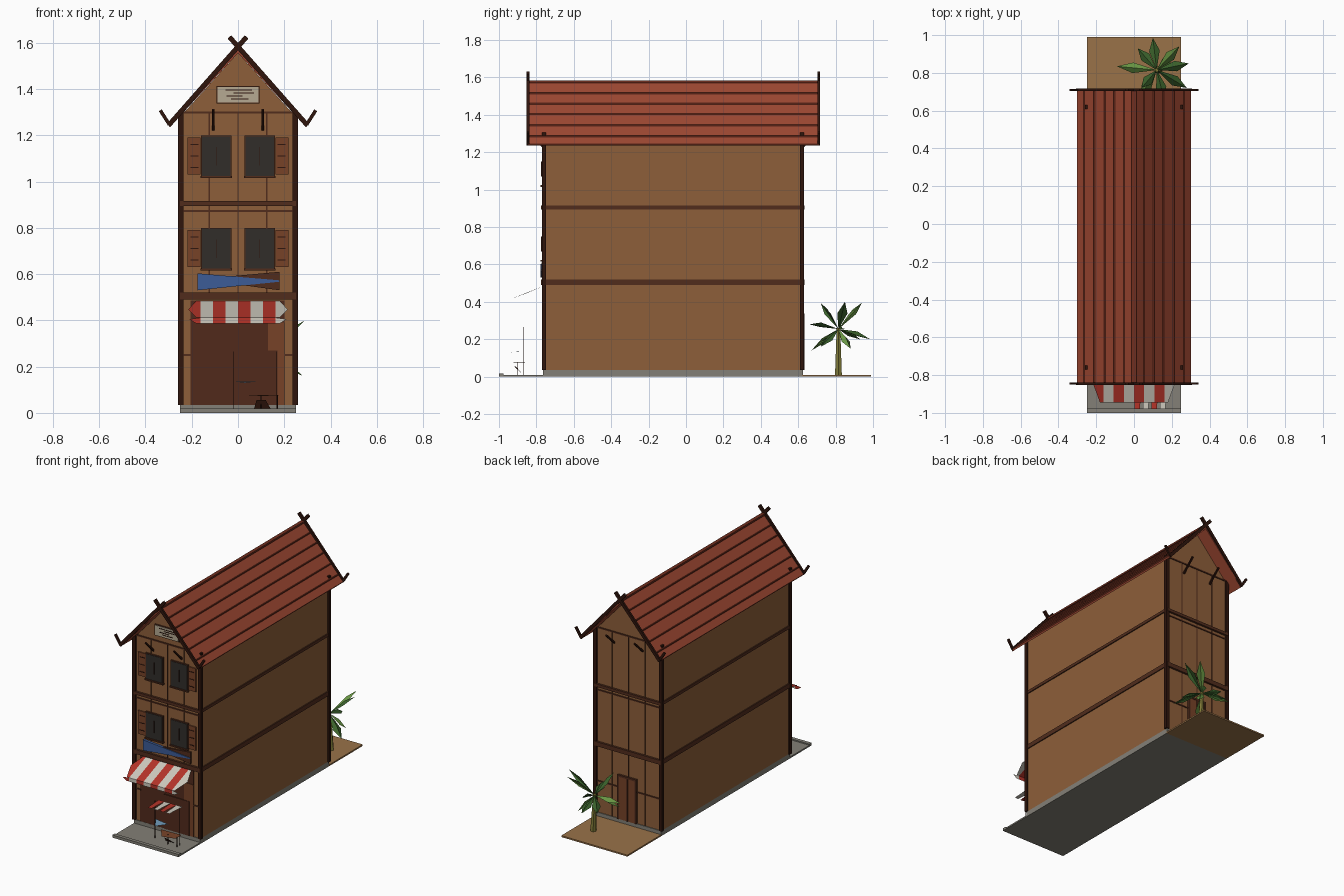
import bpy, bmesh, math
from mathutils import Vector, Matrix

if "Cube" in bpy.data.objects:
    bpy.data.objects.remove(bpy.data.objects["Cube"])

MATS = {}


def mat(name, r, g, b):
    m = bpy.data.materials.new(name)
    m.diffuse_color = [(c / 255) ** 2.2 for c in (r, g, b)] + [1]
    m.use_nodes = True
    m.node_tree.nodes["Principled BSDF"].inputs["Base Color"].default_value = m.diffuse_color
    MATS[name] = m


for spec in (("wall", 140, 95, 60), ("beam", 82, 48, 34), ("dark", 50, 27, 20), ("roof", 155, 72, 52),
             ("course", 112, 50, 36), ("grey", 130, 127, 118), ("earth", 152, 114, 74), ("shutter", 118, 68, 44),
             ("glass", 52, 49, 46), ("pale", 180, 168, 145), ("white", 205, 200, 188), ("red", 180, 55, 45),
             ("blue", 62, 92, 150), ("shop", 82, 46, 33), ("bark", 128, 122, 58), ("leaf", 62, 100, 48),
             ("leaf_light", 105, 150, 70), ("cloth", 110, 150, 180)):
    mat(*spec)


def mesh(name, verts, faces, m):
    me = bpy.data.meshes.new(name)
    me.from_pydata([tuple(v) for v in verts], [], faces)
    me.materials.append(MATS[m])
    ob = bpy.data.objects.new(name, me)
    bpy.context.collection.objects.link(ob)
    return ob


def prism(name, a, b, m):
    """Solid joining two matching outlines."""
    n = len(a)
    faces = [tuple(range(n)), tuple(range(2 * n - 1, n - 1, -1))]
    faces += [(i, i + n, (i + 1) % n + n, (i + 1) % n) for i in range(n)]
    ob = mesh(name, list(a) + list(b), faces, m)
    bm = bmesh.new()
    bm.from_mesh(ob.data)
    bmesh.ops.recalc_face_normals(bm, faces=bm.faces)
    bm.to_mesh(ob.data)
    bm.free()
    return ob


def box(name, x0, x1, y0, y1, z0, z1, m):
    return prism(name, *[[(x0, y0, z), (x1, y0, z), (x1, y1, z), (x0, y1, z)] for z in (z0, z1)], m)


def bar(name, p, q, w, t, m):
    """Square bar from p to q, t thick along y where possible."""
    p, q = Vector(p), Vector(q)
    d = (q - p).normalized()
    s = Vector((1, 0, 0)) if abs(d.y) > 0.3 else Vector((0, 1, 0))
    u = d.cross(s).normalized() * w / 2
    s = u.cross(d).normalized() * t / 2
    return prism(name, *[[c + u + s, c - u + s, c - u - s, c + u - s] for c in (p, q)], m)


# Ground, kerb, foundation
box("pavement", -.25, .25, -1, .62, 0, .01, "grey")
box("kerb", -.25, .25, -1, -.975, .01, .018, "grey")
box("back_yard", -.25, .25, .62, .99, 0, .01, "earth")
box("foundation", -.25, .25, -.765, .625, .01, .035, "grey")

# House body with gables
prof = [(-.25, .035), (.25, .035), (.25, 1.28), (0, 1.555), (-.25, 1.28)]
prism("house_walls", [(x, -.76, z) for x, z in prof], [(x, .62, z) for x, z in prof], "wall")

# Roof slopes, tile courses, side beams
for s in (-1, 1):
    sec = [(0, 1.555), (0, 1.573), (.302 * s, 1.245), (.295 * s, 1.235)]
    prism("roof_slope", [(x, -.845, z) for x, z in sec], [(x, .71, z) for x, z in sec], "roof")
    for z in (1.515, 1.46, 1.405, 1.345, 1.285):
        x = (1.573 - z) / 1.087 * s
        bar("roof_course", (x, -.84, z), (x, .705, z), .007, .007, "course")
    for z, h in ((.505, .03), (.905, .02)):
        box("side_beam", .25 * s, .257 * s, -.76, .62, z - h / 2, z + h / 2, "beam")
    for y in (-.76, .62):
        box("corner_post", .236 * s, .26 * s, y - .011, y + .011, .035, 1.305, "dark")
bar("ridge_cap", (0, -.845, 1.577), (0, .71, 1.577), .012, .024, "course")

# Timber framing and bargeboards on both gable ends
for y, e, d in ((-.76, -.845, -1), (.62, .71, 1)):
    def trim(name, x0, x1, z0, z1, t=.006, m="beam"):
        box(name, x0, x1, y, y + d * t, z0, z1, m)
    trim("floor_beam", -.25, .25, .49, .52, .014)
    trim("upper_beam", -.25, .25, .895, .915, .014)
    trim("thin_rail", -.24, .24, .868, .876)
    trim("gable_beam", -.24, .24, 1.294, 1.303)
    for x in (-.125, 0, .125):
        trim("stud", x - .003, x + .003, .52 if d < 0 else .035, 1.3, .004)
    if d < 0:
        trim("low_rail", -.24, -.2, .246, .254)
        trim("low_rail", .2, .24, .246, .254)
    else:
        trim("low_rail", -.24, .24, .246, .254)
    for s in (-1, 1):
        bar("bargeboard", (-.037 * s, e, 1.625), (.3 * s, e, 1.243), .021, .014, "dark")
        bar("eave_horn", (.296 * s, e, 1.245), (.336 * s, e, 1.308), .015, .012, "dark")
        bar("eave_strut", (.107 * s, y, 1.225), (.107 * s, e, 1.31), .011, .011, "dark")

# Back door
box("back_door", -.06, .07, .62, .63, .035, .33, "shutter")
for x in (-.06, .005, .07):
    box("door_frame", x - .006, x + .006, .62, .634, .035, .335, "beam")
box("door_lintel", -.066, .076, .62, .634, .325, .338, "beam")

# Windows with shutters
for z in (.62, 1.02):
    for s in (-1, 1):
        c = .094 * s
        box("window_frame", c - .066, c + .066, -.768, -.76, z, z + .18, "beam")
        box("window_pane", c - .061, c + .061, -.771, -.76, z + .005, z + .175, "glass")
        box("window_mullion", c - .002, c + .002, -.774, -.77, z + .05, z + .13, "dark")
        box("window_sill", c - .069, c + .069, -.777, -.76, z - .005, z + .004, "beam")
        box("shutter", .162 * s, .218 * s, -.768, -.76, z + .01, z + .17, "shutter")
        for k in (.04, .09, .14):
            box("shutter_slat", .17 * s, .205 * s, -.771, -.766, z + k - .002, z + k + .002, "dark")

# Gable vent panel
box("gable_panel_frame", -.093, .093, -.768, -.76, 1.337, 1.413, "beam")
box("gable_panel", -.088, .088, -.771, -.76, 1.342, 1.408, "pale")
for x0, x1, z in ((-.055, .06, 1.395), (-.02, .07, 1.382), (-.05, .02, 1.369), (-.03, .045, 1.356)):
    box("panel_slat", x0, x1, -.774, -.77, z - .002, z + .002, "dark")

# Blank shop board: blue wedge over brown wedge
for n, m, y, o in (("board_back", "beam", -.772, [(-.17, .578), (.18, .53), (.18, .61)]),
                   ("board_face", "blue", -.777, [(-.175, .53), (.18, .567), (.18, .573), (-.175, .603)])):
    prism(n, [(x, y, z) for x, z in o], [(x, -.76, z) for x, z in o], m)

# Shop front
box("shop_opening", -.205, .2, -.764, -.76, .035, .485, "shop")
box("shop_side_panel", .13, .2, -.767, -.76, .035, .39, "shutter")
box("shop_door", -.02, .17, -.77, -.76, .035, .27, "shop")

# Striped awning with valance
W = .43 / 8
BACK, MID, FRONT = (-.762, .485), (-.85, .447), (-.945, .412)
for i in range(8):
    m = "red" if i % 2 == 0 else "white"
    a = -.215 + i * W
    b = a + W
    if i in (0, 7):
        s, inner = (-1, b) if i == 0 else (1, a)
        o = [(inner, *BACK), (.18 * s, *BACK), (.215 * s, *MID), (.18 * s, *FRONT), (inner, *FRONT)]
        v = [(inner, -.945, .412), (.21 * s, -.945, .405), (.18 * s, -.945, .386), (inner, -.945, .386)]
    else:
        o = [(a, *BACK), (b, *BACK), (b, *FRONT), (a, *FRONT)]
        v = [(a, -.945, .412), (b, -.945, .412), (b, -.945, .386), (a, -.945, .386)]
    mesh("awning_stripe", o, [tuple(range(len(o)))], m)
    mesh("awning_valance", v, [(0, 1, 2, 3)], m)

# Small market stall
for i in range(4):
    x = -.005 + i * .045
    z = .266
    mesh("stall_canopy", [(x, -.85, z), (x + .045, -.85, z), (x + .036, -.98, z), (x + .009, -.98, z)],
         [(0, 1, 2, 3)], "white" if i % 2 else "red")
for x in (-.018, .168):
    bar("stall_pole", (x, -.87, .01), (x, -.87, .266), .003, .003, "dark")
mesh("stall_cloth", [(-.02, -.86, .136), (.09, -.88, .136), (.03, -.94, .13)], [(0, 1, 2)], "cloth")
mesh("stall_shelf", [(.02, -.86, .075), (.175, -.86, .078), (.175, -.92, .075), (.08, -.94, .073)],
     [(0, 1, 2, 3)], "shutter")
mesh("stall_crate", [(.07, -.88, .02), (.14, -.88, .02), (.12, -.92, .055), (.08, -.91, .055)],
     [(0, 1, 2, 3)], "shop")
for x in (.1, .17):
    bar("stall_leg", (x, -.9, .01), (x, -.9, .078), .004, .004, "dark")

# Palm: tapered trunk and folded fronds
C = Vector((.12, .815, .255))
rings = [[(cx + r * math.cos(k * math.pi / 3), cy + r * math.sin(k * math.pi / 3), z) for k in range(6)]
         for cx, cy, z, r in ((.13, .815, .01, .021), (.12, .815, .26, .011))]
prism("palm_trunk", *rings, "bark")
tips = [(-.09, .835, .26), (.04, .72, .395), (.1, .985, .2), (.24, .94, .395), (.29, .85, .4),
        (.28, .72, .16), (.03, .67, .14), (.02, .93, .2), (.16, .66, .28), (.2, .88, .15)]
for i, t in enumerate(tips):
    t = Vector(t)
    d = t - C
    side = d.cross(Vector((0, 0, 1))).normalized() * .028
    ridge = C + d * .6 + Vector((0, 0, .02))
    low = C + d * .6 - Vector((0, 0, .004))
    mesh("palm_frond", [C, low + side, t, low - side, ridge], [(0, 4, 2, 1), (0, 3, 2, 4)],
         "leaf_light" if i % 3 == 0 else "leaf")
